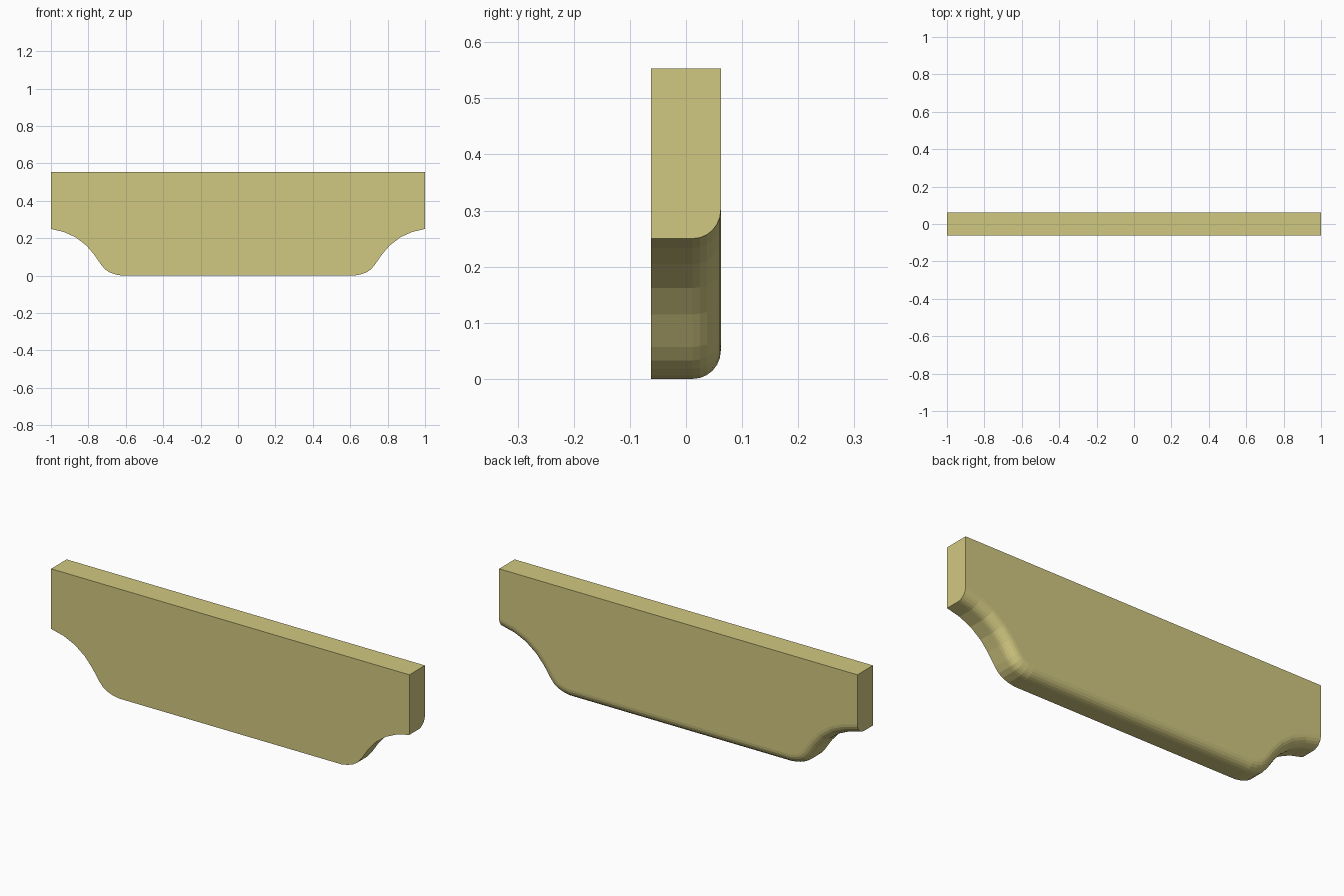
import bpy, bmesh, math
from mathutils import Vector

if "Cube" in bpy.data.objects:
    bpy.data.objects.remove(bpy.data.objects["Cube"])

HALF_T, TOP, R, SEG = 0.062, 0.553, 0.05, 6

# Lower edge of the board, right half, from the centre outwards (x, z)
half = [(0.62, 0.0), (0.655, 0.006), (0.688, 0.018), (0.71, 0.033), (0.731, 0.057),
        (0.771, 0.115), (0.812, 0.162), (0.868, 0.205), (0.93, 0.233), (1.0, 0.25)]
edge = [Vector((-x, z)) for x, z in reversed(half)] + [Vector(p) for p in half]


def inset(points, d):
    """Offset the lower edge up into the board, keeping its ends on the side faces."""
    normals = []
    for a, b in zip(points, points[1:]):
        t = (b - a).normalized()
        normals.append(Vector((-t.y, t.x)))
    out = []
    for i, p in enumerate(points):
        if i == 0 or i == len(points) - 1:
            n = normals[0 if i == 0 else -1]
            out.append(p + Vector((0, d / n.y)))
        else:
            m = (normals[i - 1] + normals[i]).normalized()
            out.append(p + m * (d / m.dot(normals[i])))
    return out


bm = bmesh.new()

# Cross-section sweep: flat front part, then quarter-round at the back
sections = [(-HALF_T, 0.0)]
for k in range(SEG + 1):
    a = math.pi / 2 * k / SEG
    sections.append((HALF_T - R + R * math.sin(a), R * (1 - math.cos(a))))
rings = [[bm.verts.new((p.x, y, p.y)) for p in inset(edge, d)] for y, d in sections]
for r0, r1 in zip(rings, rings[1:]):
    for i in range(len(edge) - 1):
        bm.faces.new((r0[i], r0[i + 1], r1[i + 1], r1[i]))

# Front, back, top and side faces
fl, fr, br, bl = [bm.verts.new((x, y, TOP)) for x, y in
                  ((-1, -HALF_T), (1, -HALF_T), (1, HALF_T), (-1, HALF_T))]
bm.faces.new(rings[0] + [fr, fl])
bm.faces.new(rings[-1] + [br, bl])
bm.faces.new((fl, fr, br, bl))
bm.faces.new([r[0] for r in rings] + [bl, fl])
bm.faces.new([r[-1] for r in rings] + [br, fr])
bmesh.ops.recalc_face_normals(bm, faces=bm.faces)

mesh = bpy.data.meshes.new("shaped_board")
bm.to_mesh(mesh)
bm.free()
board = bpy.data.objects.new("shaped_board", mesh)
bpy.context.collection.objects.link(board)

# Pale wood colour
mat = bpy.data.materials.new("pale_wood")
mat.diffuse_color = (0.64, 0.58, 0.22, 1)
mat.use_nodes = True
mat.node_tree.nodes["Principled BSDF"].inputs["Base Color"].default_value = mat.diffuse_color
mesh.materials.append(mat)
